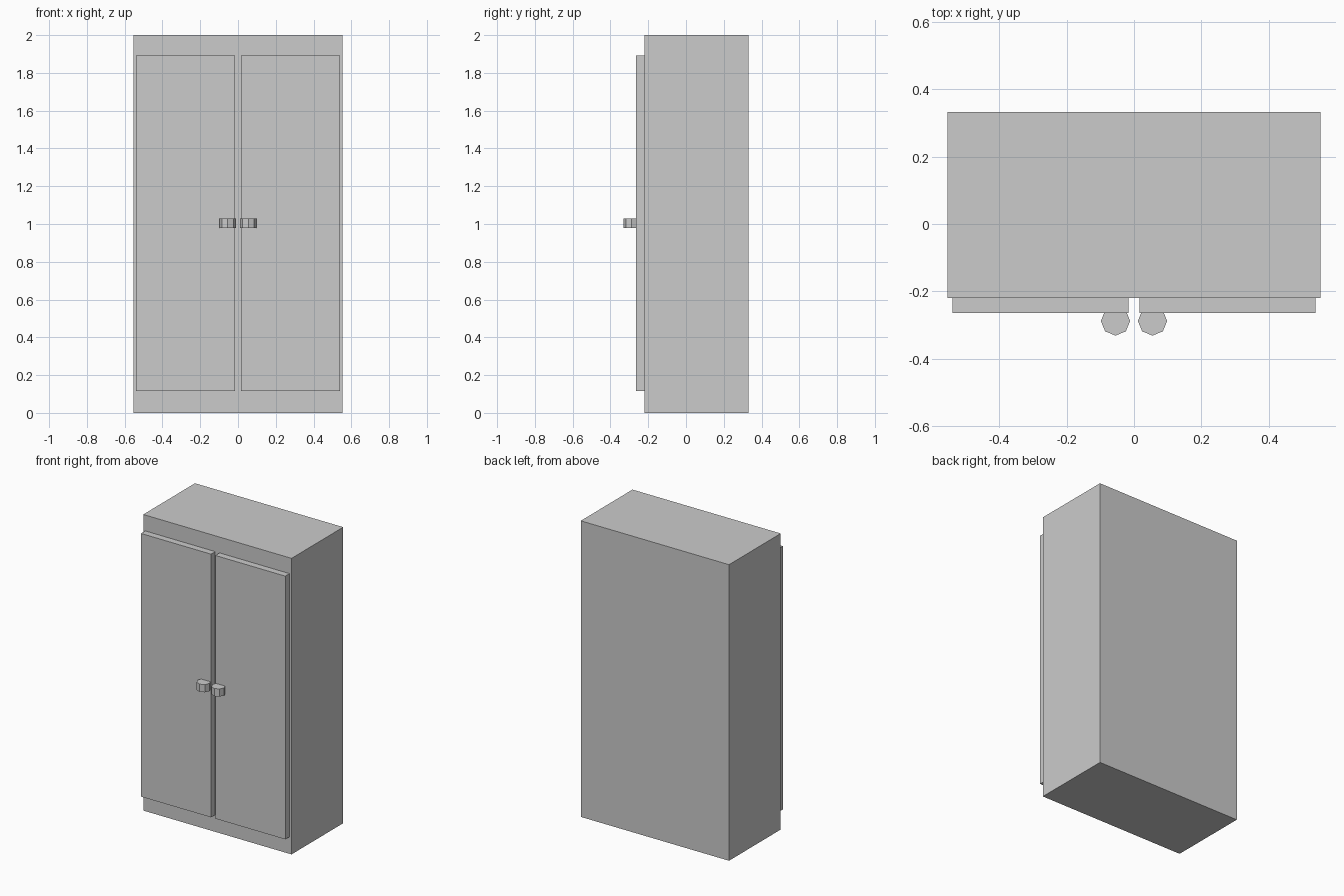
import bpy

cube = bpy.data.objects.get("Cube")
if cube:
    bpy.data.objects.remove(cube, do_unlink=True)

# Single painted grey finish
GREY = (0.6, 0.6, 0.6, 1.0)
grey = bpy.data.materials.new("grey_paint")
grey.use_nodes = True
grey.diffuse_color = GREY
grey.node_tree.nodes["Principled BSDF"].inputs["Base Color"].default_value = GREY


def finish(name):
    obj = bpy.context.object
    obj.name = name
    obj.data.materials.append(grey)
    bpy.ops.object.transform_apply(location=False, rotation=False, scale=True)
    return obj


def box(name, low, high):
    centre = [(a + b) / 2 for a, b in zip(low, high)]
    bpy.ops.mesh.primitive_cube_add(size=1, location=centre)
    bpy.context.object.scale = [b - a for a, b in zip(low, high)]
    return finish(name)


# Cabinet body
box("cabinet_body", (-0.554, -0.22, 0), (0.554, 0.332, 2))

# Mirrored doors, each with an eight-sided knob near the middle gap
for side, s in (("left", 1), ("right", -1)):
    inner, outer = sorted((s * 0.016, s * 0.539))
    box(side + "_door", (inner, -0.265, 0.115), (outer, -0.22, 1.893))
    bpy.ops.mesh.primitive_cylinder_add(
        vertices=8, radius=0.0435, depth=0.052,
        location=(s * 0.055, -0.288, 1.004))
    finish(side + "_knob")
